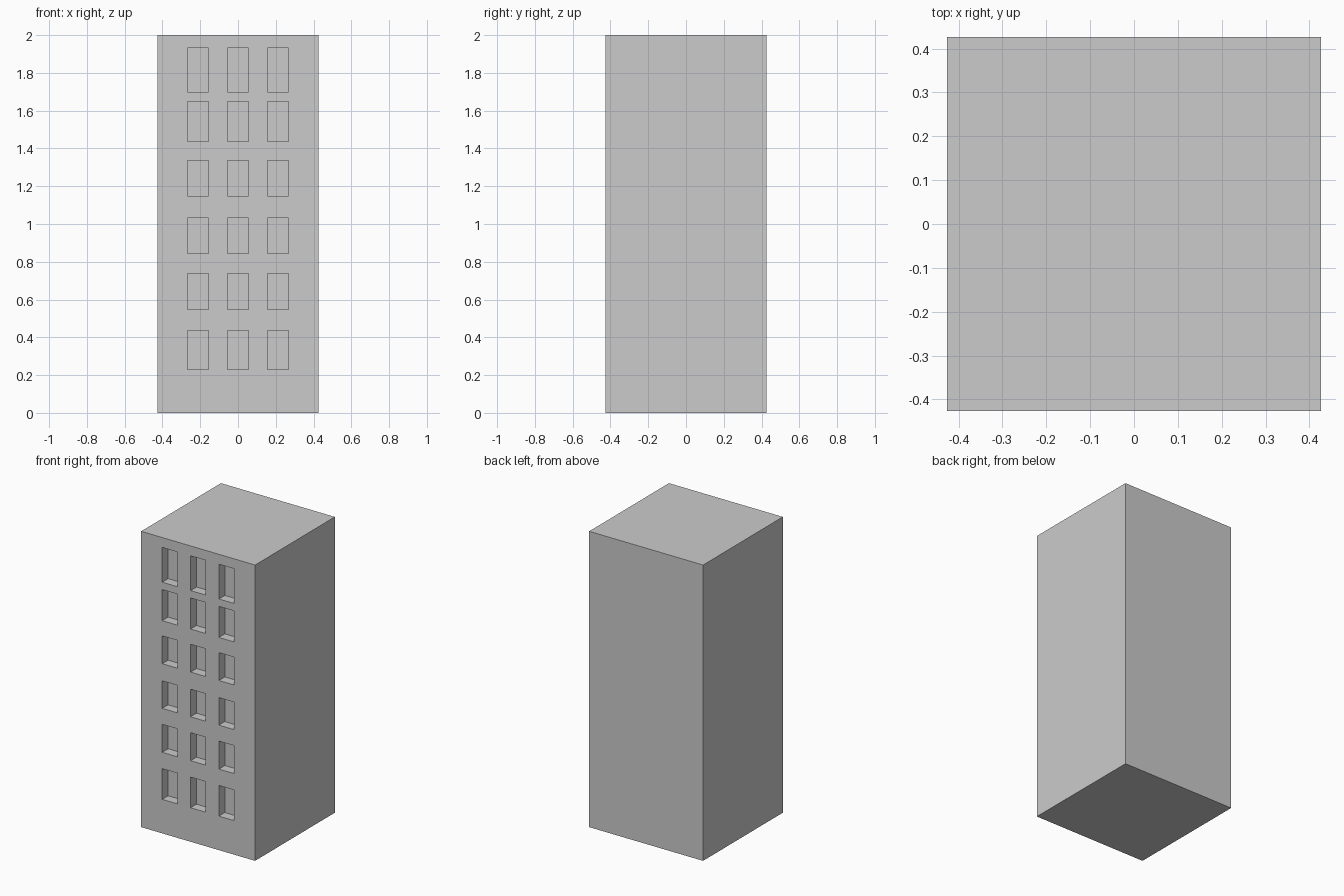
import bpy, bmesh
from mathutils import Vector

if "Cube" in bpy.data.objects:
    bpy.data.objects.remove(bpy.data.objects["Cube"])

HALF, HEIGHT, DEPTH = 0.426, 2.0, 0.063
WIN_X = [(c - 0.0565, c + 0.0565) for c in (-0.212, 0.0, 0.212)]
WIN_Z = [(0.23, 0.437), (0.548, 0.737), (0.845, 1.031),
         (1.147, 1.335), (1.438, 1.648), (1.698, 1.933)]

# Tower block
bm = bmesh.new()
bmesh.ops.create_cube(bm, size=1)
for v in bm.verts:
    v.co = Vector((v.co.x * 2 * HALF, v.co.y * 2 * HALF, (v.co.z + 0.5) * HEIGHT))


def slice_at(point, normal):
    bmesh.ops.bisect_plane(bm, geom=bm.verts[:] + bm.edges[:] + bm.faces[:],
                           plane_co=point, plane_no=normal)


# Edge loops along the window borders
for pair in WIN_X:
    for x in pair:
        slice_at((x, 0, 0), (1, 0, 0))
for pair in WIN_Z:
    for z in pair:
        slice_at((0, 0, z), (0, 0, 1))
bm.normal_update()


def is_window(face):
    c = face.calc_center_median()
    return (face.normal.y < -0.9
            and any(a < c.x < b for a, b in WIN_X)
            and any(a < c.z < b for a, b in WIN_Z))


# Recessed windows on the front
windows = [f for f in bm.faces if is_window(f)]
panes = bmesh.ops.extrude_discrete_faces(bm, faces=windows)["faces"]
bmesh.ops.translate(bm, verts=list({v for f in panes for v in f.verts}),
                    vec=(0, DEPTH, 0))
bmesh.ops.recalc_face_normals(bm, faces=bm.faces[:])

mesh = bpy.data.meshes.new("tower_block")
bm.to_mesh(mesh)
bm.free()
bpy.context.collection.objects.link(bpy.data.objects.new("tower_block", mesh))
